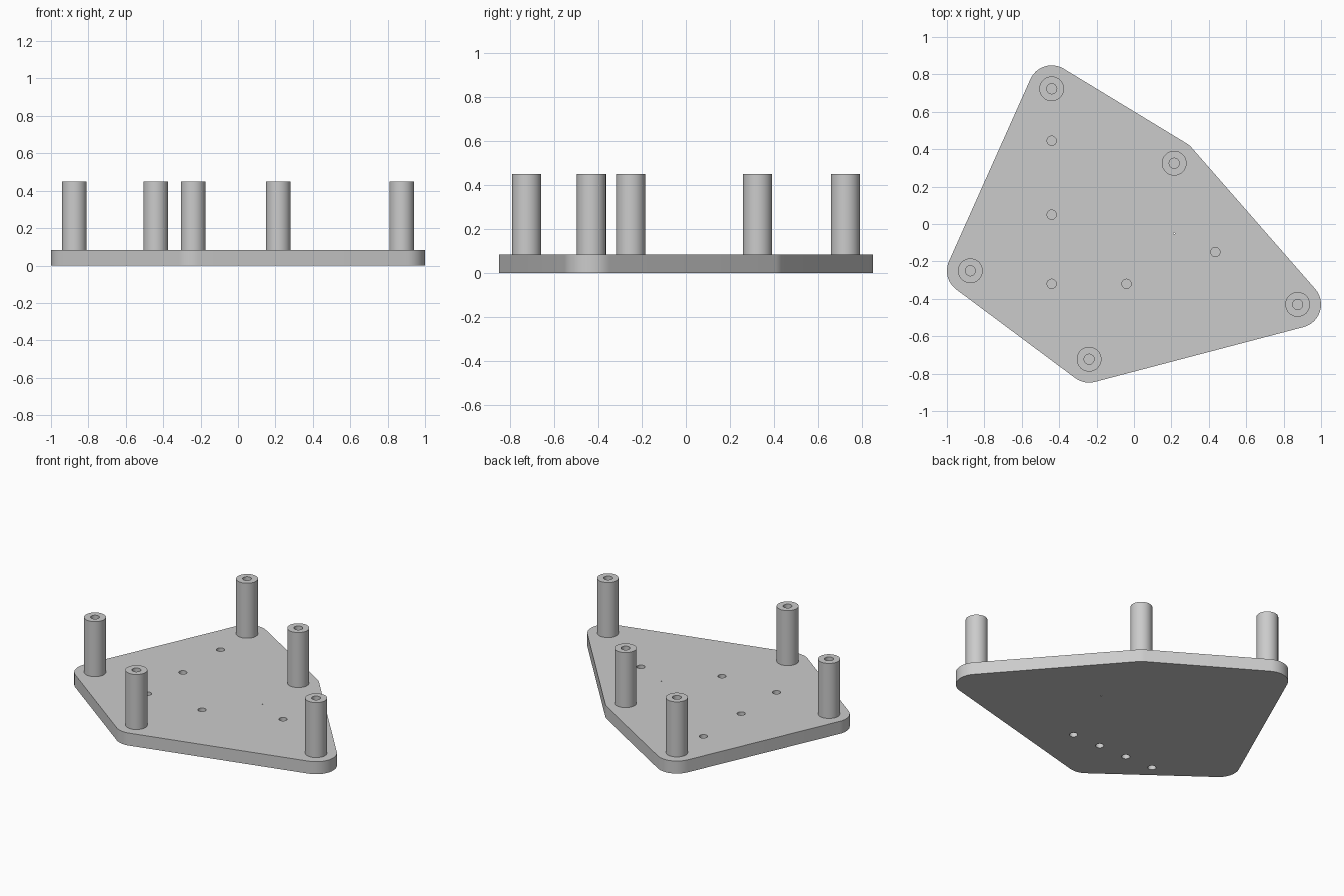
import bpy, bmesh, math
from mathutils import Vector

cube = bpy.data.objects.get("Cube")
if cube:
    bpy.data.objects.remove(cube, do_unlink=True)

PLATE_TOP, POST_TOP = 0.083, 0.448
CORNER_R, POST_R, BORE_R, HOLE_R = 0.125, 0.066, 0.027, 0.025
SEGMENTS = 48

grey = bpy.data.materials.new("plain grey")
grey.use_nodes = True
colour = (0.6, 0.6, 0.6, 1)
grey.diffuse_color = colour
grey.node_tree.nodes["Principled BSDF"].inputs["Base Color"].default_value = colour

# Corner posts, counter-clockwise
posts = [Vector(p) for p in ((-0.44, 0.723), (-0.875, -0.25), (-0.24, -0.723),
                             (0.875, -0.43), (0.215, 0.325))]
top_holes = [(-0.44, 0.445), (-0.44, 0.05), (-0.44, -0.32), (-0.04, -0.32), (0.435, -0.15)]
bottom_holes = [(0.04 - 0.205 * i, -0.518) for i in range(4)]


def finish(name, bm):
    bmesh.ops.recalc_face_normals(bm, faces=bm.faces)
    mesh = bpy.data.meshes.new(name)
    bm.to_mesh(mesh)
    bm.free()
    mesh.materials.append(grey)
    obj = bpy.data.objects.new(name, mesh)
    bpy.context.collection.objects.link(obj)
    return obj


def activate(obj):
    bpy.ops.object.select_all(action='DESELECT')
    obj.select_set(True)
    bpy.context.view_layer.objects.active = obj


def smooth(obj):
    activate(obj)
    bpy.ops.object.shade_smooth_by_angle(angle=math.radians(30))


def add_pin(bm, x, y, radius, z0, z1):
    ret = bmesh.ops.create_cone(bm, cap_ends=True, segments=24, radius1=radius,
                                radius2=radius, depth=z1 - z0)
    bmesh.ops.translate(bm, verts=ret["verts"], vec=(x, y, (z0 + z1) / 2))


# Base plate: straight edges joined by an arc around each post
outline = []
for i, p in enumerate(posts):
    before, after = p - posts[i - 1], posts[(i + 1) % len(posts)] - p
    start = math.atan2(-before.x, before.y)
    turn = (math.atan2(-after.x, after.y) - start) % math.tau
    steps = 12
    for s in range(steps + 1):
        a = start + turn * s / steps
        outline.append((p.x + CORNER_R * math.cos(a), p.y + CORNER_R * math.sin(a)))

bm = bmesh.new()
low = [bm.verts.new((x, y, 0)) for x, y in outline]
high = [bm.verts.new((x, y, PLATE_TOP)) for x, y in outline]
bm.faces.new(reversed(low))
bm.faces.new(high)
for i in range(len(outline)):
    bm.faces.new((low[i - 1], low[i], high[i], high[i - 1]))
plate = finish("base_plate", bm)

# Blind holes above and below, and one pinhole right through
bm = bmesh.new()
for x, y in top_holes:
    add_pin(bm, x, y, HOLE_R, 0.035, 0.12)
for x, y in bottom_holes:
    add_pin(bm, x, y, HOLE_R, -0.04, 0.045)
add_pin(bm, 0.215, -0.05, 0.004, -0.04, 0.12)
cutter = finish("hole_cutter", bm)
cutter.hide_render = True
mod = plate.modifiers.new("holes", 'BOOLEAN')
mod.operation = 'DIFFERENCE'
mod.solver = 'EXACT'
mod.object = cutter
activate(plate)
bpy.ops.object.modifier_apply(modifier=mod.name)
bpy.data.objects.remove(cutter, do_unlink=True)
smooth(plate)


# Posts: a bored tube turned from its profile
def make_post(name, at):
    bm = bmesh.new()
    floor = 0.2
    profile = [(0, floor), (BORE_R, floor), (BORE_R, POST_TOP),
               (POST_R, POST_TOP), (POST_R, PLATE_TOP - 0.01), (0, PLATE_TOP - 0.01)]
    verts = [bm.verts.new((r, 0, z)) for r, z in profile]
    edges = [bm.edges.new(pair) for pair in zip(verts, verts[1:])]
    bmesh.ops.spin(bm, geom=verts + edges, cent=(0, 0, 0), axis=(0, 0, 1),
                   angle=math.tau, steps=SEGMENTS, use_merge=True)
    bmesh.ops.remove_doubles(bm, verts=bm.verts, dist=0.0001)
    obj = finish(name, bm)
    obj.location = (at.x, at.y, 0)
    smooth(obj)


for name, at in zip(("back_post", "right_post", "front_post", "left_post", "back_left_post"), posts):
    make_post(name, at)
